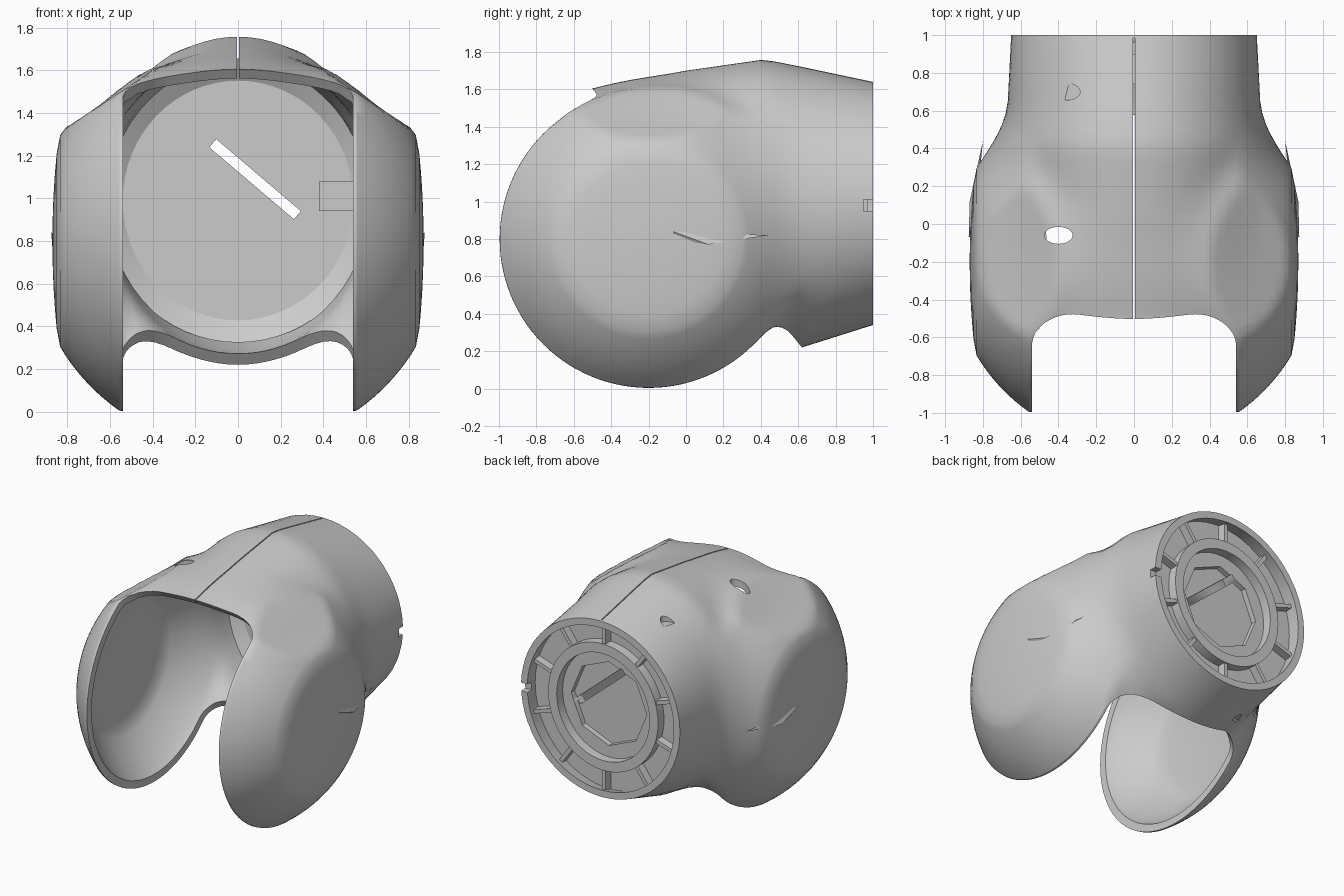
import bpy, bmesh, math
from mathutils import Vector, Matrix

if "Cube" in bpy.data.objects:
    bpy.data.objects.remove(bpy.data.objects["Cube"], do_unlink=True)

grey = bpy.data.materials.new("plain_grey")
grey.use_nodes = True
grey.diffuse_color = (0.6, 0.6, 0.6, 1)
grey.node_tree.nodes["Principled BSDF"].inputs["Base Color"].default_value = (0.6, 0.6, 0.6, 1)

HUB = Vector((0, -0.2, 0.8))       # centre of the fork head
AXIS_Z = 0.99                      # height of the neck axis
# neck stations: y, half width, top, bottom
NECK = [(-0.5, 0.66, 1.59, 0.4), (0, 0.68, 1.7, 0.25), (0.42, 0.69, 1.76, 0.2),
        (0.62, 0.67, 1.72, 0.22), (1, 0.65, 1.64, 0.34), (1.4, 0.64, 1.56, 0.46)]


def finish(bm, name):
    bmesh.ops.recalc_face_normals(bm, faces=bm.faces)
    mesh = bpy.data.meshes.new(name)
    bm.to_mesh(mesh)
    bm.free()
    mesh.materials.append(grey)
    ob = bpy.data.objects.new(name, mesh)
    bpy.context.collection.objects.link(ob)
    return ob


def box(name, lo, hi, turn=0.0):
    """Box between two corners, turned about its own y axis."""
    lo, hi = Vector(lo), Vector(hi)
    bm = bmesh.new()
    size = Matrix.Diagonal((*(hi - lo), 1))
    bmesh.ops.create_cube(bm, size=1, matrix=Matrix.Translation((lo + hi) / 2)
                          @ Matrix.Rotation(turn, 4, 'Y') @ size)
    return finish(bm, name)


def prism(name, centre, radius, depth, sides, matrix):
    bm = bmesh.new()
    bmesh.ops.create_cone(bm, cap_ends=True, segments=sides, radius1=radius, radius2=radius,
                          depth=depth, matrix=Matrix.Translation(centre) @ matrix)
    return finish(bm, name)


def cut(ob, cutters):
    """Subtract the cutters, keep the result and remove the cutters."""
    for c in cutters:
        c.hide_render = True
        mod = ob.modifiers.new("cut", 'BOOLEAN')
        mod.operation, mod.solver, mod.object = 'DIFFERENCE', 'EXACT', c
    bpy.context.view_layer.update()
    dg = bpy.context.evaluated_depsgraph_get()
    mesh = bpy.data.meshes.new_from_object(ob.evaluated_get(dg))
    ob.modifiers.clear()
    ob.data = mesh
    for c in cutters:
        bpy.data.objects.remove(c, do_unlink=True)


def smooth(ob, angle=30):
    bpy.ops.object.select_all(action='DESELECT')
    ob.select_set(True)
    bpy.context.view_layer.objects.active = ob
    bpy.ops.object.shade_smooth_by_angle(angle=math.radians(angle))


def neck_at(y):
    y = max(NECK[0][0], min(NECK[-1][0], y))
    for a, b in zip(NECK, NECK[1:]):
        if y <= b[0]:
            t = (y - a[0]) / (b[0] - a[0])
            return [p + (q - p) * t for p, q in zip(a[1:], b[1:])]


def body_distance(p):
    """Distance to the fork head blended with the neck."""
    q = p - HUB
    rho, ax = math.hypot(q.y, q.z), abs(p.x)
    head = max(q.length - 0.97, rho - 0.8, ax + 0.12 * rho * rho - 0.87,
               (p.z + 0.65 * ax - 1.856) / 1.19)
    w, top, bottom = neck_at(p.y)
    h = (top - bottom) / 2
    neck = (math.hypot(p.x / w, (p.z - (top + bottom) / 2) / h) - 1) * min(w, h)
    neck = max(neck, p.y - 1.4, -0.55 - p.y)
    k = 0.13
    blend = max(k - abs(head - neck), 0) / k
    return min(head, neck) - blend * blend * k / 4


def body(name, inset):
    """Rings about the x axis, pushed out from the hub to the body surface."""
    rim = math.atan2(0.84, 0.5)
    lats = [-rim + 2 * rim * i / 44 for i in range(45)]
    cap = [rim + (math.pi / 2 - rim) * i / 6 for i in range(1, 6)]
    lats = [-a for a in reversed(cap)] + lats + cap

    def hit(d):
        lo, hi = 0.0, 3.0
        for _ in range(22):
            mid = (lo + hi) / 2
            if body_distance(HUB + d * mid) < -inset:
                lo = mid
            else:
                hi = mid
        return HUB + d * lo

    bm = bmesh.new()
    n = 112
    rings = []
    for a in lats:
        angles = [2 * math.pi * j / n for j in range(n)]
        rings.append([bm.verts.new(hit(Vector((math.sin(a), math.cos(a) * math.cos(b),
                                               math.cos(a) * math.sin(b))))) for b in angles])
    for r, s in zip(rings, rings[1:]):
        for j in range(n):
            bm.faces.new((r[j], r[(j + 1) % n], s[(j + 1) % n], s[j]))
    for ring, side in ((rings[0], -1), (rings[-1], 1)):
        pole = bm.verts.new(hit(Vector((side, 0, 0))))
        for j in range(n):
            bm.faces.new((ring[j], ring[(j + 1) % n], pole))
    return finish(bm, name)


def slot_cutter():
    """Rounded slot, sloping from the top lip back to the lower lip."""
    bm = bmesh.new()
    r, half, z = 0.25, 0.54, -0.3
    end = -0.49 - 0.81 * (z - 1.59)
    pts = [(half, end - 4)]
    for i in range(13):
        a = math.pi / 2 * i / 12
        pts.append((half - r + r * math.cos(a), end - r + r * math.sin(a)))
    pts += [(-x, y) for x, y in reversed(pts)]
    face = bm.faces.new([bm.verts.new((x, y, z)) for x, y in pts])
    grown = bmesh.ops.extrude_face_region(bm, geom=[face])["geom"]
    bmesh.ops.translate(bm, vec=(0, -0.81 * 2.3, 2.3),
                        verts=[v for v in grown if isinstance(v, bmesh.types.BMVert)])
    return finish(bm, "slot_cutter")


# Hollow fork shell with the front slot, open neck, top seam and screw recesses
shell = body("fork_shell", 0)
cutters = [body("cavity_cutter", 0.05), slot_cutter(),
           box("end_cutter", (-2, 1, -1), (2, 3, 3)),
           box("seam_cutter", (-0.004, -0.7, 1.4), (0.004, 0.985, 2)),
           box("rim_notch_cutter", (0.55, 0.95, 0.95), (0.8, 1.1, 1.01))]
oval = Matrix.Diagonal((1, 0.6, 1, 1))
for x, y, z in ((-0.36, 0.7, 1.68), (-0.4, -0.06, 1.6), (-0.36, 0.7, 0.26)):
    cutters.append(prism("screw_cutter", (x, y, z), 0.075, 0.18, 24, oval))
cut(shell, cutters)
smooth(shell)

# Bulkhead inside the neck: front wall, flared collar, rear floor and raised ring
bm = bmesh.new()
profile = [(0, 0.8), (0.54, 0.8), (0.64, 0.74), (0.62, 0.9), (0.45, 0.9), (0.45, 0.97),
           (0.38, 0.97), (0.38, 0.9), (0, 0.9)]
verts = [bm.verts.new((r, y, 0)) for r, y in profile]
edges = [bm.edges.new(pair) for pair in zip(verts, verts[1:])]
bmesh.ops.spin(bm, geom=verts + edges, axis=(0, 1, 0), cent=(0, 0, 0),
               angle=2 * math.pi, steps=64, use_duplicate=False)
bmesh.ops.remove_doubles(bm, verts=bm.verts, dist=0.0005)
bmesh.ops.transform(bm, verts=bm.verts,
                    matrix=Matrix.Translation((0, 0, AXIS_Z)) @ Matrix.Diagonal((1, 1, 1.04, 1)))
bulkhead = finish(bm, "neck_bulkhead")
lay = Matrix.Rotation(math.pi / 2, 4, 'X')
slit = math.atan2(0.34, 0.4)
cut(bulkhead, [prism("octagon_cutter", (0, 0.91, AXIS_Z), 0.31, 0.1, 8, lay),
               box("slit_cutter", (-0.18, 0.6, 1.065), (0.34, 1.2, 1.115), slit)])
smooth(bulkhead)

# Radial ribs between the raised ring and the rim
for i in range(10):
    a = 2 * math.pi * (i + 0.5) / 10
    c = Vector((0.53 * math.cos(a), 0.92, AXIS_Z + 0.54 * math.sin(a)))
    half = Vector((0.09, 0.04, 0.014))
    box("neck_rib", c - half, c + half, -a)

# Cable block on the inner wall of the neck
box("cable_block", (0.38, 0.62, 0.94), (0.64, 0.82, 1.08))

# Thin fins on the side discs
for side in (-1, 1):
    bm = bmesh.new()
    corners = [(0.85, -0.07, 0.8), (0.875, -0.07, 0.84), (0.87, 0.12, 0.77), (0.8, 0.44, 0.82)]
    bmesh.ops.convex_hull(bm, input=[bm.verts.new((x * side, y, z)) for x, y, z in corners])
    finish(bm, "side_fin")
